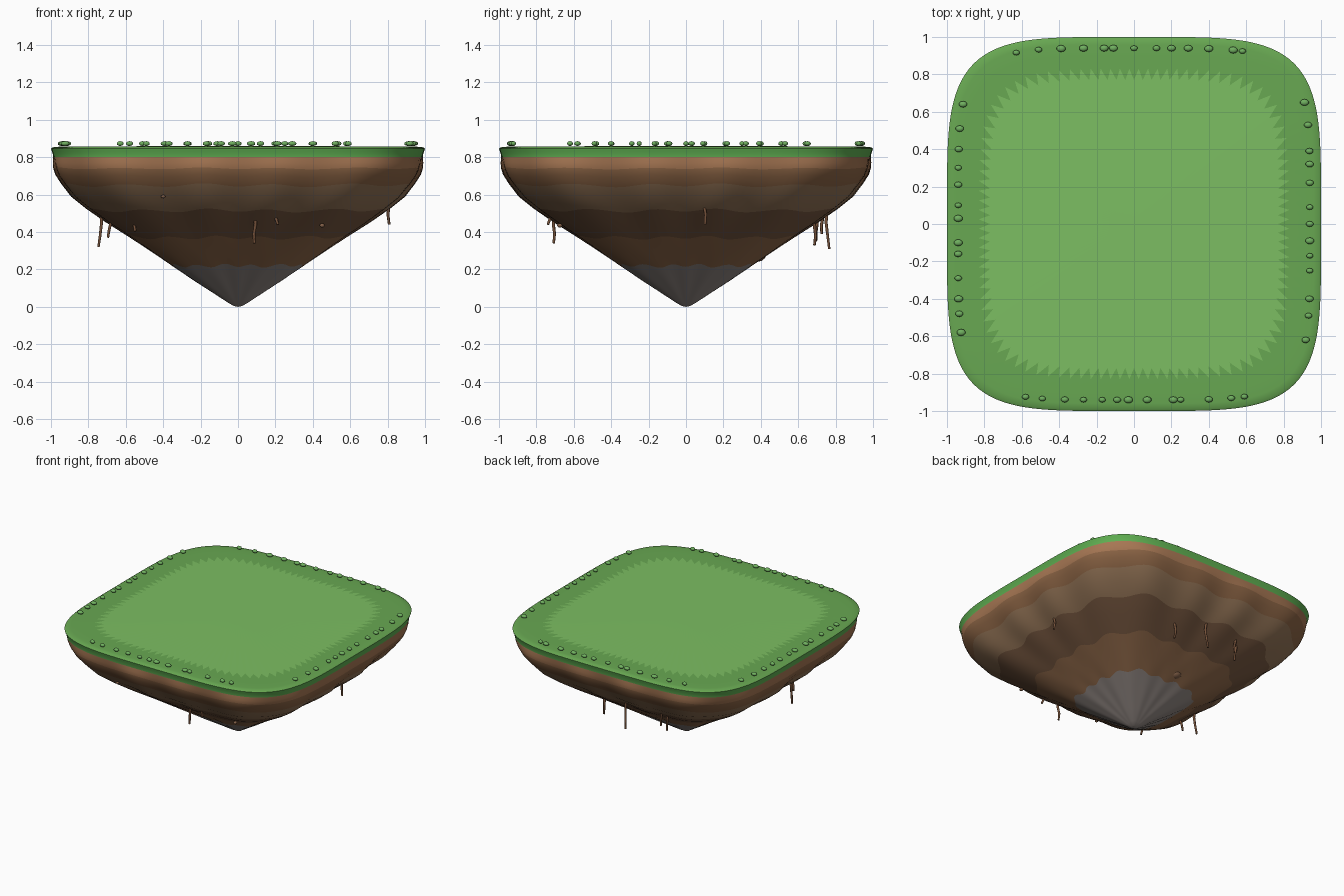
import bpy, bmesh, math, random
from mathutils import Vector

if "Cube" in bpy.data.objects:
    bpy.data.objects.remove(bpy.data.objects["Cube"])

random.seed(4)
SEG = 208


def mat(name, rgb):
    m = bpy.data.materials.new(name)
    m.diffuse_color = [((c / 255 + 0.055) / 1.055) ** 2.4 for c in rgb] + [1]
    m.use_nodes = True
    m.node_tree.nodes["Principled BSDF"].inputs["Base Color"].default_value = m.diffuse_color
    return m


def squircle(a, n=4.5):
    c, s = math.cos(a), math.sin(a)
    r = (abs(c) ** n + abs(s) ** n) ** (-1 / n)
    return r * c, r * s


def finish(bm, name, mats, angle=50):
    me = bpy.data.meshes.new(name)
    bmesh.ops.recalc_face_normals(bm, faces=bm.faces)
    bm.to_mesh(me)
    bm.free()
    for m in mats:
        me.materials.append(m)
    ob = bpy.data.objects.new(name, me)
    bpy.context.collection.objects.link(ob)
    bpy.context.view_layer.objects.active = ob
    ob.select_set(True)
    bpy.ops.object.shade_smooth_by_angle(angle=math.radians(angle))
    ob.select_set(False)
    return ob


def loft(bm, rings, mat_ids):
    for a, b, mi in zip(rings, rings[1:], mat_ids):
        for i in range(SEG):
            j = (i + 1) % SEG
            bm.faces.new((a[i], a[j], b[j], b[i])).material_index = mi


def cap(bm, ring, z, mi):
    v = bm.verts.new((0, 0, z))
    for i in range(SEG):
        bm.faces.new((ring[i], ring[(i + 1) % SEG], v)).material_index = mi


angles = [2 * math.pi * i / SEG for i in range(SEG)]

# Grass slab: lip, rim and lighter zigzag lawn
bm = bmesh.new()
rings = []
for r, z, zig in [(0.988, 0.80, 0), (0.991, 0.82, 0), (0.997, 0.835, 0), (1.0, 0.846, 0),
                  (0.99, 0.853, 0), (0.96, 0.856, 0), (0.9, 0.857, 0), (0.80, 0.858, 0.03)]:
    ring = []
    for i, a in enumerate(angles):
        x, y = squircle(a)
        k = r + (zig if i % 2 else -zig)
        ring.append(bm.verts.new((x * k, y * k, z)))
    rings.append(ring)
loft(bm, rings, [2, 2, 2, 0, 0, 0, 0])
cap(bm, rings[-1], 0.86, 1)
finish(bm, "grass_top", [mat("grass_edge", (104, 168, 82)), mat("lawn", (124, 190, 98)),
                         mat("grass_lip", (96, 176, 82))])

# Soil body: layered, fluted, tapering to a stone tip
PROFILE = [(0.988, 0.80), (0.987, 0.77), (0.982, 0.74), (0.966, 0.70), (0.93, 0.65), (0.87, 0.58),
           (0.788, 0.515), (0.69, 0.445), (0.575, 0.37), (0.448, 0.285), (0.35, 0.22),
           (0.235, 0.142), (0.128, 0.072), (0.05, 0.02), (0.02, 0.004)]
BANDS = [0, 0, 1, 1, 2, 2, 3, 3, 4, 4, 5, 5, 5, 5]
bm = bmesh.new()
rings = []
for r, z in PROFILE:
    t = max(0, min(1, (0.80 - z) / 0.25))
    n = 3.6 + 0.9 * z / 0.8
    ring = []
    for a in angles:
        x, y = squircle(a, n)
        w = -math.cos(16 * a) + 0.35 * math.sin(7 * a + 1)
        k = r * (1 + 0.026 * t * w)
        dz = 0.008 * w * min(t * 2, 1) * min(1, z / 0.2)
        ring.append(bm.verts.new((x * k, y * k, z + dz)))
    rings.append(ring)
loft(bm, rings, BANDS)
cap(bm, rings[-1], 0, 5)
finish(bm, "soil_body", [mat("soil_%d" % i, c) for i, c in enumerate(
    [(168, 120, 84), (142, 102, 70), (150, 118, 88), (122, 90, 66), (148, 108, 76), (148, 138, 133)])])


# Grass tufts along the four edges
def blob(bm, pos, size, sub=2):
    vs = bmesh.ops.create_icosphere(bm, subdivisions=sub, radius=1)["verts"]
    for v in vs:
        v.co = Vector((v.co.x * size[0], v.co.y * size[1], v.co.z * size[2])) + Vector(pos)


def edge(t):
    return 0.94 * (1 - min(1, abs(t) / 0.96) ** 5) ** 0.2


FRONT = [-.58, -.49, -.37, -.27, -.17, -.09, -.03, .07, .21, .25, .40, .52, .59]
BACK = [-.63, -.51, -.39, -.27, -.16, -.11, 0, .12, .20, .29, .40, .53, .58]
LEFT = [.64, .51, .40, .30, .21, .10, .03, -.10, -.16, -.29, -.40, -.48, -.58]
RIGHT = [.65, .53, .39, .32, .22, .09, 0, -.09, -.17, -.25, -.40, -.49, -.62]
spots = [(t, -edge(t)) for t in FRONT] + [(t, edge(t)) for t in BACK]
spots += [(-edge(t), t) for t in LEFT] + [(edge(t), t) for t in RIGHT]
bm = bmesh.new()
for x, y in spots:
    s = random.uniform(0.018, 0.025)
    blob(bm, (x, y, 0.873), (s, s * 0.75, 0.013))
finish(bm, "grass_tufts", [mat("tuft", (112, 176, 96))])

# Stones embedded in the underside
bm = bmesh.new()
for p, s in [((-.05, .38, .28), .05), ((.45, -.675, .435), .014), ((-.40, -.88, .59), .012)]:
    blob(bm, p, (s, s, s * 0.8))
finish(bm, "embedded_stones", [mat("stone", (130, 96, 72))])

# Hanging roots: (x, y, bottom z, top z)
ROOTS = [(.81, .10, .44, .60), (.09, -.71, .34, .49), (.21, -.735, .44, .53), (-.55, -.58, .405, .50),
         (-.74, -.22, .32, .52), (-.69, -.31, .37, .49), (.21, .69, .33, .48), (-.02, .76, .31, .52),
         (-.30, .73, .39, .52), (-.33, .70, .35, .50)]
cu = bpy.data.curves.new("hanging_roots", "CURVE")
cu.dimensions = "3D"
cu.bevel_depth = 0.010
cu.bevel_resolution = 1
cu.use_fill_caps = True
for x, y, z0, z1 in ROOTS:
    sp = cu.splines.new("POLY")
    sp.points.add(3)
    for i, p in enumerate(sp.points):
        t = i / 3
        wob = 0.006 * math.sin(5 * t + x * 9)
        # top end leans in toward the body
        p.co = (x * (0.99 + 0.01 * t) + wob, y * (0.99 + 0.01 * t) - wob, z1 + (z0 - z1) * t, 1)
        p.radius = 1 - 0.3 * t
cu.materials.append(mat("root", (118, 82, 58)))
bpy.context.collection.objects.link(bpy.data.objects.new("hanging_roots", cu))
